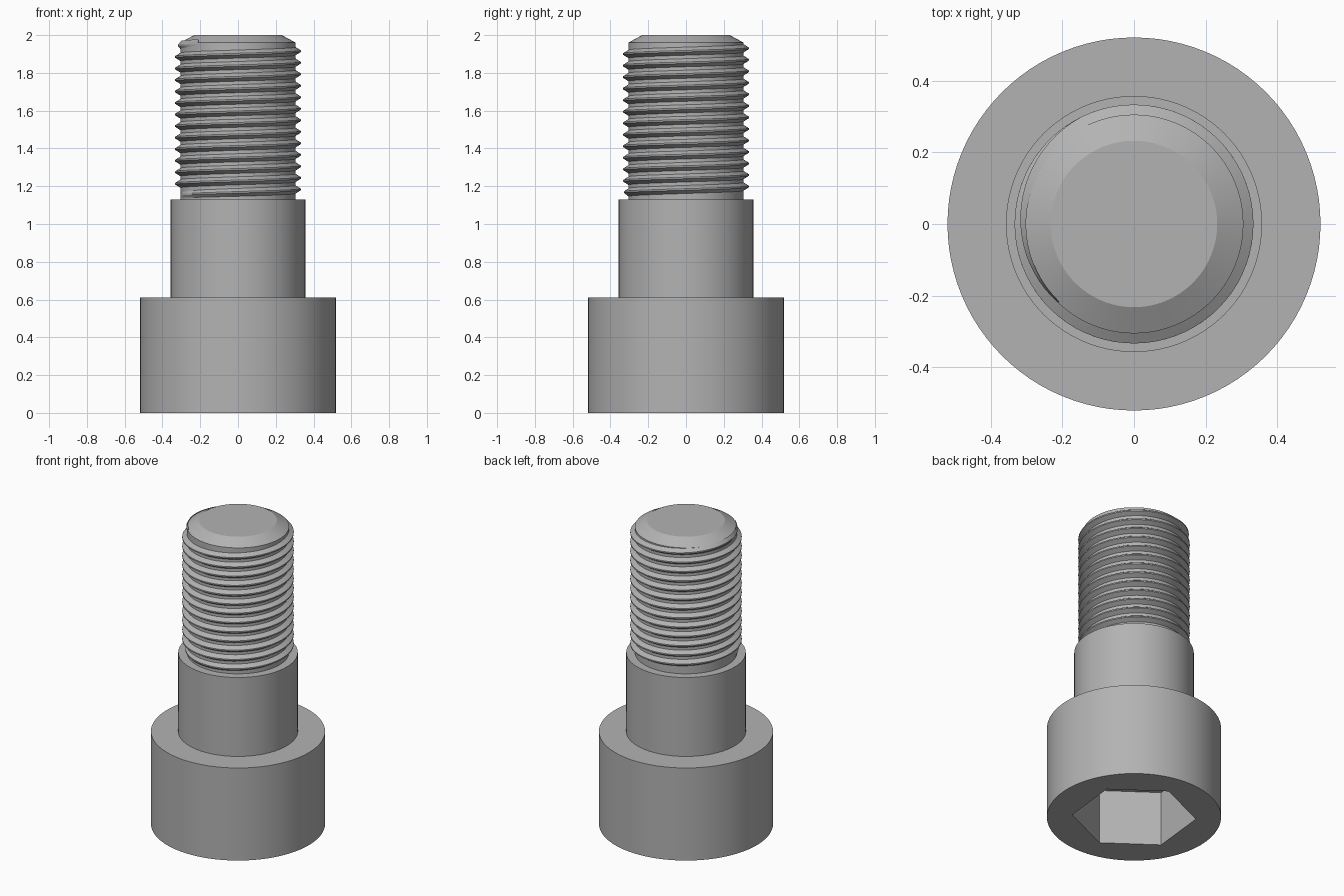
import bpy, bmesh, math
from math import cos, sin, pi, tau, radians

if "Cube" in bpy.data.objects:
    bpy.data.objects.remove(bpy.data.objects["Cube"], do_unlink=True)

steel = bpy.data.materials.new("grey_steel")
steel.use_nodes = True
GREY = (0.45, 0.45, 0.45, 1)
steel.diffuse_color = GREY
steel.node_tree.nodes["Principled BSDF"].inputs["Base Color"].default_value = GREY

SEGMENTS = 96
HEAD_R, HEAD_TOP = 0.52, 0.61
SHOULDER_R, SHOULDER_TOP = 0.357, 1.13
CORE_R, CREST_R = 0.305, 0.333
PITCH = 0.061


def finish(name, bm, smooth=True):
    bmesh.ops.recalc_face_normals(bm, faces=bm.faces)
    mesh = bpy.data.meshes.new(name)
    bm.to_mesh(mesh)
    bm.free()
    obj = bpy.data.objects.new(name, mesh)
    bpy.context.collection.objects.link(obj)
    mesh.materials.append(steel)
    if smooth:
        bpy.ops.object.select_all(action="DESELECT")
        obj.select_set(True)
        bpy.context.view_layer.objects.active = obj
        bpy.ops.object.shade_smooth_by_angle(angle=radians(20))
    return obj


def ring(bm, radius, z, sides=SEGMENTS, turn=0):
    return [bm.verts.new((radius * cos(turn + tau * i / sides),
                          radius * sin(turn + tau * i / sides), z))
            for i in range(sides)]


def bridge(bm, a, b):
    for i in range(len(a)):
        j = (i + 1) % len(a)
        bm.faces.new((a[i], a[j], b[j], b[i]))


# Stepped body: head, shoulder, threaded core and chamfered tip
bm = bmesh.new()
profile = [(HEAD_R, 0), (HEAD_R, HEAD_TOP), (SHOULDER_R, HEAD_TOP),
           (SHOULDER_R, SHOULDER_TOP), (CORE_R, SHOULDER_TOP),
           (CORE_R, 1.96), (0.232, 2)]
rings = [ring(bm, r, z) for r, z in profile]
for a, b in zip(rings, rings[1:]):
    bridge(bm, a, b)
bm.faces.new(rings[-1])

# Hexagonal socket sunk into the underside of the head
HEX_TURN = radians(24)
mouth = ring(bm, 0.37, 0, 6, HEX_TURN)
floor = ring(bm, 0.37, 0.36, 6, HEX_TURN)
bridge(bm, mouth, floor)
bm.faces.new(floor)
edges = [bm.edges.get((r[i], r[i - 1])) for r in (rings[0], mouth) for i in range(len(r))]
bmesh.ops.triangle_fill(bm, edges=edges, use_beauty=True)
finish("screw_body", bm)

# Right-handed helical thread, tapering into the core at both ends
bm = bmesh.new()
STEPS = 72
START, END = -12.5 * tau, radians(226)
FADE = radians(110)
count = int((END - START) / tau * STEPS)
rows = []
for i in range(count + 1):
    t = START + (END - START) * i / count
    z = 1.915 + PITCH * t / tau
    k = min(1, (END - t) / FADE, (t - START) / FADE)
    crest = CORE_R + (CREST_R - CORE_R) * k
    section = [(CORE_R - 0.004, -0.024), (crest, -0.004),
               (crest, 0.004), (CORE_R - 0.004, 0.024)]
    rows.append([bm.verts.new((r * cos(t), r * sin(t), z + dz)) for r, dz in section])
for a, b in zip(rows, rows[1:]):
    bridge(bm, a, b)
bm.faces.new(rows[0])
bm.faces.new(rows[-1])
finish("screw_thread", bm)
